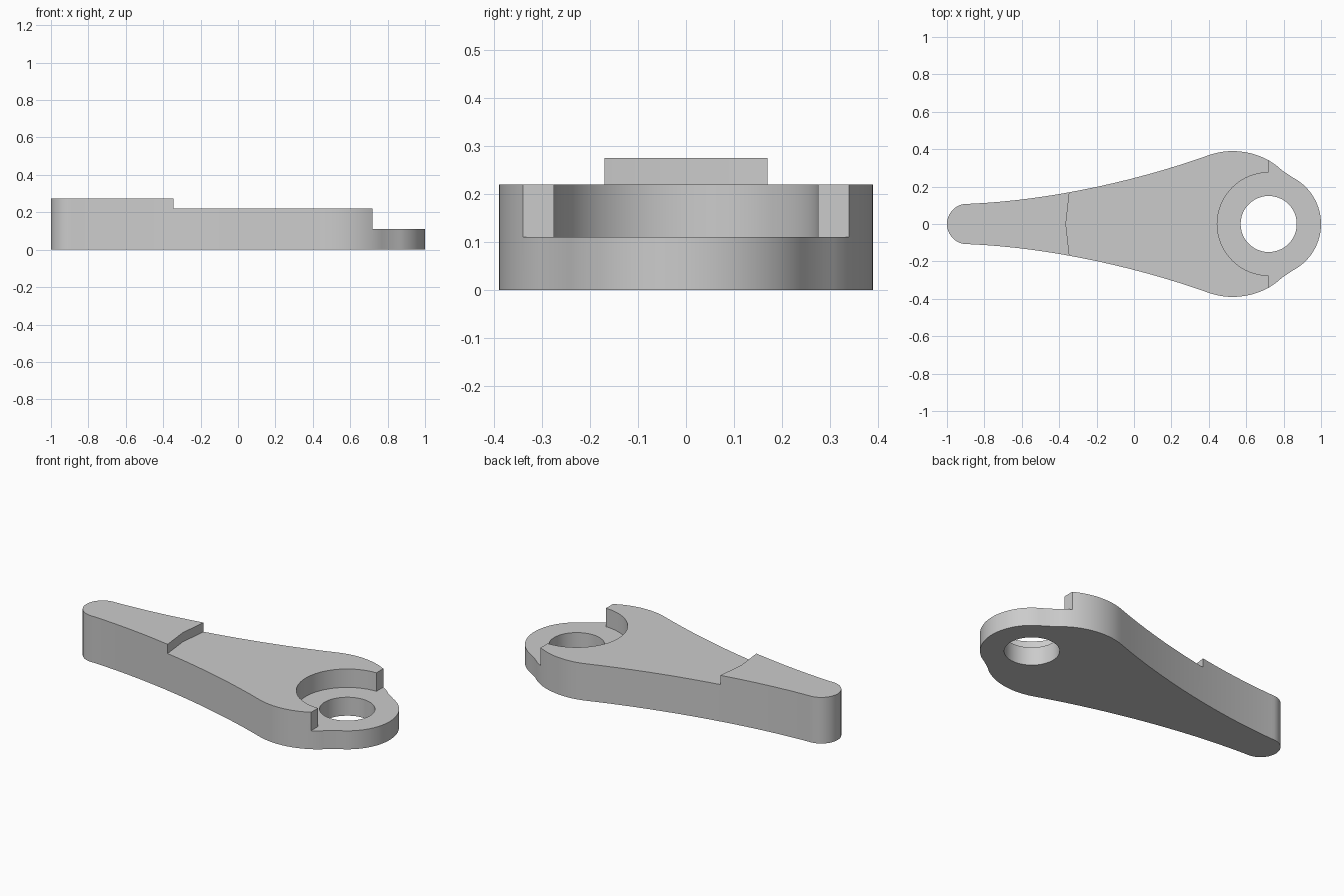
import bpy, bmesh, math
from mathutils import Vector
from mathutils.geometry import interpolate_bezier

if "Cube" in bpy.data.objects:
    bpy.data.objects.remove(bpy.data.objects["Cube"], do_unlink=True)

EYE_X = 0.72          # centre of the ring end
STEP_Z, FLOOR_Z, TOP_Z = 0.22, 0.11, 0.275

grey = bpy.data.materials.new("plain grey")
grey.use_nodes = True
colour = (0.6, 0.6, 0.6, 1)
grey.diffuse_color = colour
grey.node_tree.nodes["Principled BSDF"].inputs["Base Color"].default_value = colour


def arc(cx, radius, start, end, steps):
    angles = [math.radians(start + (end - start) * i / steps) for i in range(steps + 1)]
    return [(cx + radius * math.cos(a), radius * math.sin(a)) for a in angles]


def bezier(*points, steps=16):
    return [(p.x, p.y) for p in interpolate_bezier(*[Vector(p) for p in points], steps)]


def prism(name, outline, z0, z1):
    """Extrude a flat outline between two heights."""
    bm = bmesh.new()
    face = bm.faces.new([bm.verts.new((x, y, z0)) for x, y in outline])
    top = bmesh.ops.extrude_face_region(bm, geom=[face])["geom"]
    bmesh.ops.translate(bm, vec=(0, 0, z1 - z0),
                        verts=[g for g in top if isinstance(g, bmesh.types.BMVert)])
    bmesh.ops.recalc_face_normals(bm, faces=bm.faces)
    mesh = bpy.data.meshes.new(name)
    bm.to_mesh(mesh)
    bm.free()
    mesh.materials.append(grey)
    obj = bpy.data.objects.new(name, mesh)
    bpy.context.collection.objects.link(obj)
    return obj


# Lever body: rounded tip, concave flank, bulge and ring end, mirrored across y
half = arc(-0.892, 0.108, 180, 94, 10)
half += bezier((-0.88, 0.108), (-0.47, 0.125), (0, 0.225), (0.4, 0.368))
half += bezier((0.4, 0.368), (0.53, 0.415), (0.69, 0.385), (0.79, 0.288))[1:]
half += arc(EYE_X, 0.28, 62, 0, 16)
outline = half + [(x, -y) for x, y in reversed(half[1:-1])]
body = prism("lever_body", outline, 0, TOP_Z)

# Cutters: raised tip step, recess around the ring, through hole
cutters = [
    prism("step_cutter", [(-0.345, 0.17), (-0.364, 0), (-0.345, -0.17), (-0.345, -0.5),
                          (1.2, -0.5), (1.2, 0.5), (-0.345, 0.5)], STEP_Z, 0.5),
    prism("recess_cutter", arc(EYE_X, 0.275, 90, 270, 32)
          + [(EYE_X, -0.5), (1.2, -0.5), (1.2, 0.5), (EYE_X, 0.5)], FLOOR_Z, 0.6),
    prism("hole_cutter", arc(EYE_X, 0.15, 0, 352.5, 47), -0.1, 0.7),
]
bpy.context.view_layer.objects.active = body
body.select_set(True)
for cutter in cutters:
    mod = body.modifiers.new(cutter.name, "BOOLEAN")
    mod.operation, mod.solver, mod.object = "DIFFERENCE", "EXACT", cutter
    bpy.ops.object.modifier_apply(modifier=mod.name)
    bpy.data.objects.remove(cutter, do_unlink=True)

bpy.ops.object.shade_smooth_by_angle(angle=math.radians(30))
